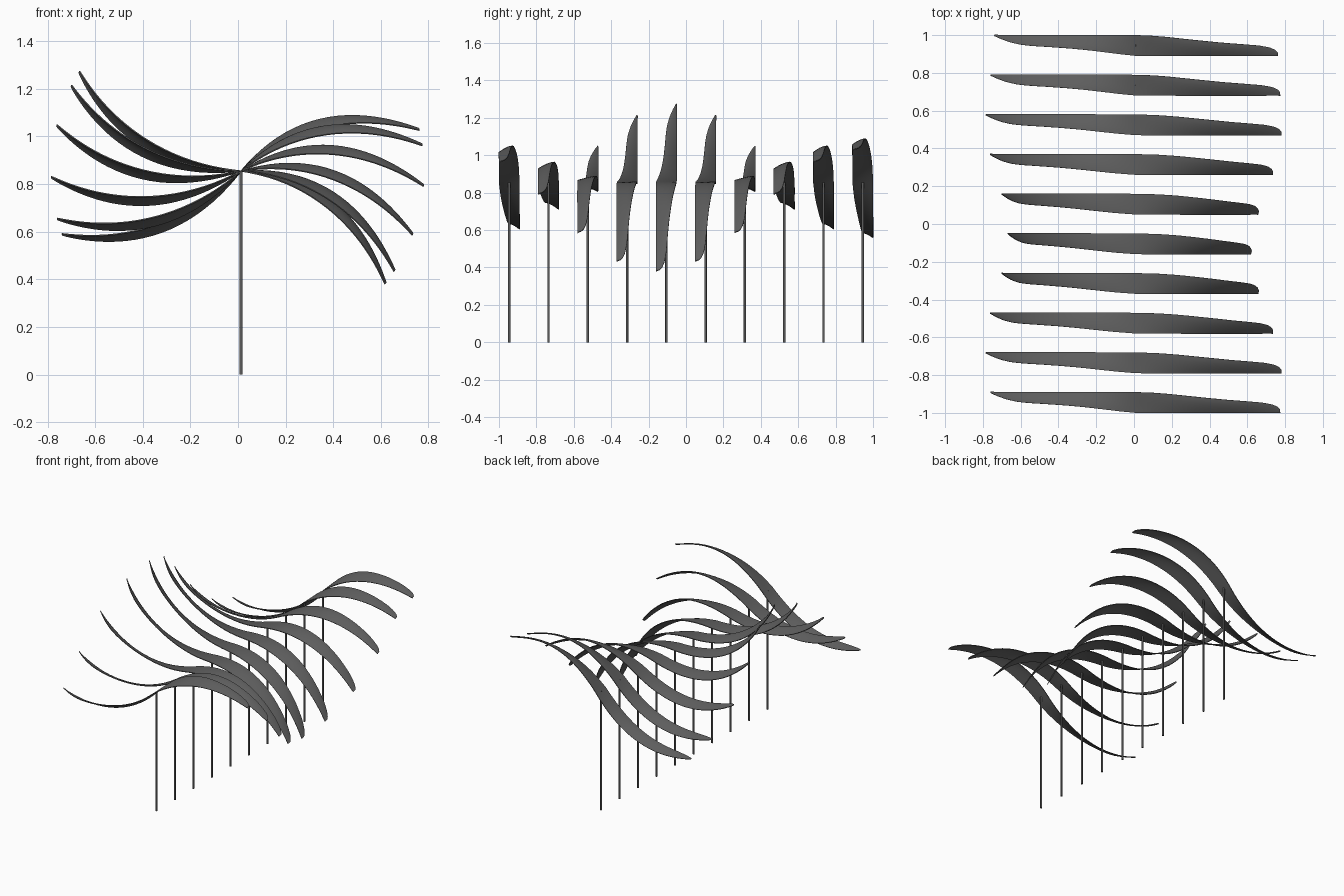
import bpy, bmesh, math

if "Cube" in bpy.data.objects:
    bpy.data.objects.remove(bpy.data.objects["Cube"])

COUNT = 10
SPACING = 0.21
PIVOT_X, PIVOT_Z = 0.013, 0.855
HALF_WIDTH = 0.055

metal = bpy.data.materials.new("dark_grey_metal")
metal.diffuse_color = (0.11, 0.11, 0.11, 1)
metal.use_nodes = True
metal.node_tree.nodes["Principled BSDF"].inputs["Base Color"].default_value = metal.diffuse_color

# Chord width along each half of the blade: (distance from pivot, width)
RIGHT_WIDTH = [(0, .11), (.1, .107), (.2, .1), (.3, .09), (.4, .08), (.5, .07),
               (.6, .062), (.68, .055), (.73, .045), (.755, .032), (.766, .018)]
LEFT_WIDTH = [(0, .11), (.1, .102), (.2, .091), (.3, .08), (.4, .071), (.5, .064),
              (.6, .058), (.66, .052), (.72, .038), (.77, .018), (.798, .003)]


def interpolate(table, u):
    for (u0, w0), (u1, w1) in zip(table, table[1:]):
        if u <= u1:
            return w0 + (w1 - w0) * (u - u0) / (u1 - u0)
    return table[-1][1]


def blade_point(side, u, t):
    """t = 0 on the tapering edge, 1 on the straight edge."""
    table = RIGHT_WIDTH if side > 0 else LEFT_WIDTH
    width = interpolate(table, u)
    f = u / table[-1][0]
    drop = 0.033 * math.sin(math.pi * f) ** 0.9 if 0 < f < 1 else 0
    drop += 0.008 * f
    if side > 0:
        z = 0.624 * u - 0.92 * u * u - drop * t ** 1.6
    else:
        z = -0.681 * u + 0.814 * u * u + drop * (1 - t ** 1.6)
    y = side * (-HALF_WIDTH + width * (1 - t))
    return (side * u, y, z)


def blade_mesh():
    """S-curved twisted blade, tapered towards both tips."""
    rows, across = [], 6
    steps = 28
    for k in range(-steps, steps + 1):
        side = -1 if k < 0 else 1
        end = (RIGHT_WIDTH if side > 0 else LEFT_WIDTH)[-1][0]
        u = end * math.sin(abs(k) / steps * math.pi / 2) ** 1.1
        row = [blade_point(side, u, j / across) for j in range(across + 1)]
        rows.append(row[::-1] if side > 0 else row)
    bm = bmesh.new()
    grid = [[bm.verts.new(p) for p in row] for row in rows]
    for a, b in zip(grid, grid[1:]):
        for j in range(across):
            bm.faces.new((a[j], b[j], b[j + 1], a[j + 1]))
    bmesh.ops.recalc_face_normals(bm, faces=bm.faces)
    bm.normal_update()
    if sum(f.normal.z for f in bm.faces) < 0:
        bmesh.ops.reverse_faces(bm, faces=bm.faces)
    mesh = bpy.data.meshes.new("blade")
    bm.to_mesh(mesh)
    bm.free()
    mesh.materials.append(metal)
    return mesh


shared_blade = blade_mesh()

for i in range(COUNT):
    y = (i - (COUNT - 1) / 2) * SPACING

    # Slim pole
    bpy.ops.mesh.primitive_cylinder_add(vertices=16, radius=0.0065, depth=PIVOT_Z,
                                        location=(PIVOT_X, y, PIVOT_Z / 2))
    pole = bpy.context.object
    pole.name = f"pole_{i + 1}"
    pole.data.materials.append(metal)
    bpy.ops.object.shade_smooth_by_angle(angle=math.radians(40))

    # Blade tilted by a wave that runs along the row
    tilt = -7.5 - 25.5 * math.cos(math.radians(36 * (i - 4)))
    blade = bpy.data.objects.new(f"blade_{i + 1}", shared_blade.copy())
    bpy.context.collection.objects.link(blade)
    blade.location = (PIVOT_X, y, PIVOT_Z)
    blade.rotation_euler.y = -math.radians(tilt)
    solid = blade.modifiers.new("thickness", 'SOLIDIFY')
    solid.thickness = 0.005
    solid.offset = 0
    bpy.ops.object.select_all(action='DESELECT')
    blade.select_set(True)
    bpy.context.view_layer.objects.active = blade
    bpy.ops.object.modifier_apply(modifier=solid.name)
    bpy.ops.object.shade_smooth_by_angle(angle=math.radians(40))
